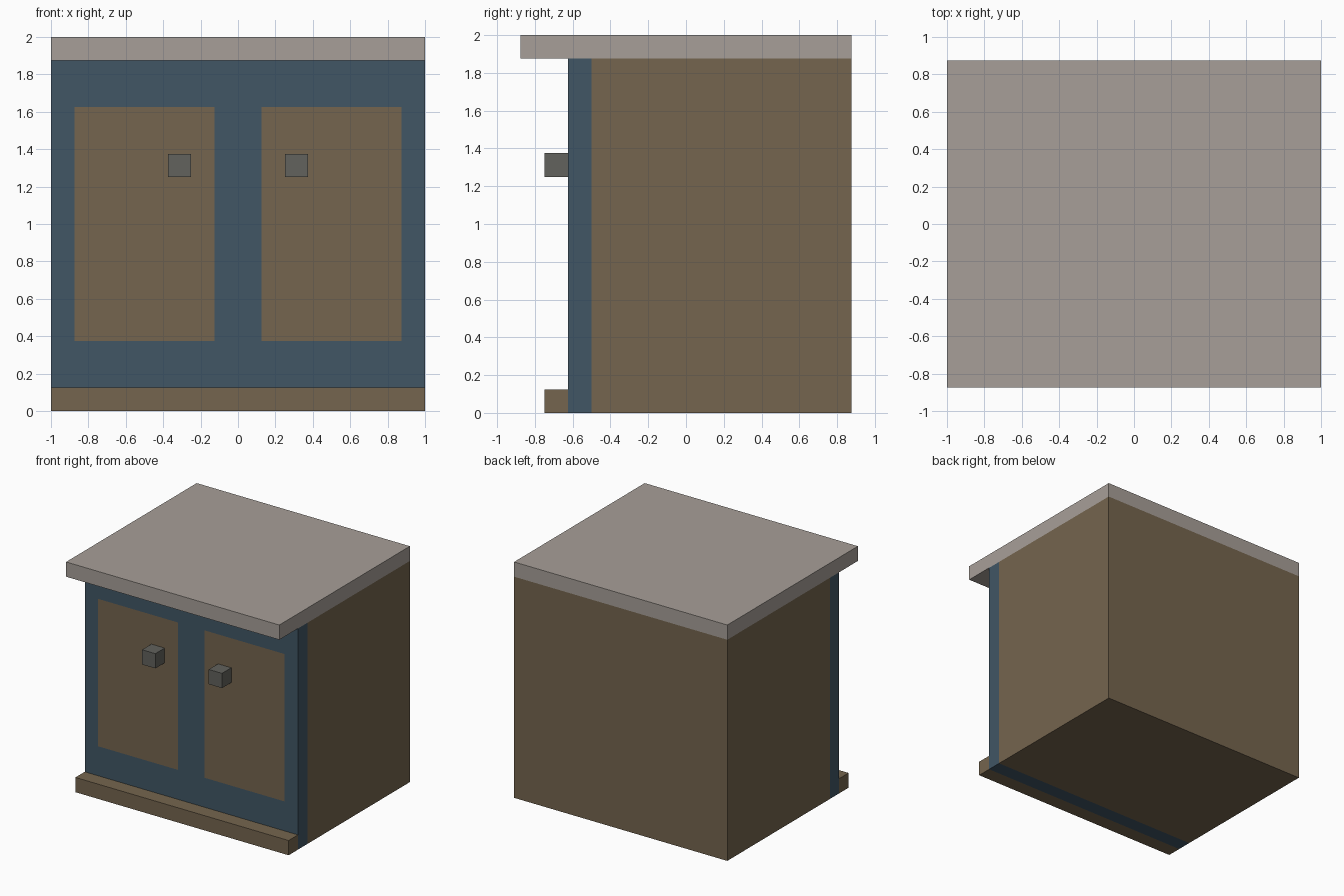
import bpy, bmesh
from mathutils import Vector

if "Cube" in bpy.data.objects:
    bpy.data.objects.remove(bpy.data.objects["Cube"])


def material(name, rgb):
    # sRGB 0-255 to linear
    lin = [((c / 255 + 0.055) / 1.055) ** 2.4 for c in rgb]
    m = bpy.data.materials.new(name)
    m.diffuse_color = (*lin, 1)
    m.use_nodes = True
    m.node_tree.nodes["Principled BSDF"].inputs["Base Color"].default_value = m.diffuse_color
    return m


wood = material("brown wood", (117, 101, 78))
blue = material("blue paint", (65, 86, 101))
stone = material("pale stone", (167, 159, 152))
metal = material("grey metal", (98, 98, 93))


def box(name, lo, hi, mats, cuts=(), rule=None):
    bm = bmesh.new()
    bmesh.ops.create_cube(bm, size=1)
    lo, hi = Vector(lo), Vector(hi)
    for v in bm.verts:
        v.co = (lo + hi) / 2 + v.co * (hi - lo)
    for axis, pos in cuts:
        n = Vector((0, 0, 0))
        n[axis] = 1
        bmesh.ops.bisect_plane(bm, geom=bm.verts[:] + bm.edges[:] + bm.faces[:],
                               plane_co=n * pos, plane_no=n)
    if rule:
        for f in bm.faces:
            f.material_index = rule(f.calc_center_median(), f.normal)
    me = bpy.data.meshes.new(name)
    bm.to_mesh(me)
    bm.free()
    for m in mats:
        me.materials.append(m)
    ob = bpy.data.objects.new(name, me)
    bpy.context.collection.objects.link(ob)
    return ob


# Cabinet body: blue front frame, with flush wooden door panels
def body_colour(c, n):
    door = n.y < -0.5 and 0.125 < abs(c.x) < 0.875 and 0.375 < c.z < 1.625
    return 1 if c.y < -0.5 and not door else 0


cuts = [(1, -0.5), (2, 0.375), (2, 1.625)]
cuts += [(0, s * x) for s in (-1, 1) for x in (0.125, 0.875)]
box("cabinet_body", (-1, -0.625, 0), (1, 0.875, 1.875), [wood, blue], cuts, body_colour)

# Worktop overhanging the front
box("worktop", (-1, -0.875, 1.875), (1, 0.875, 2), [stone])

# Base board along the front
box("base_board", (-1, -0.75, 0), (1, -0.625, 0.125), [wood])

# Door knobs
for side, x in (("left", -0.3125), ("right", 0.3125)):
    box(side + "_knob", (x - 0.0625, -0.75, 1.25), (x + 0.0625, -0.625, 1.375), [metal])
